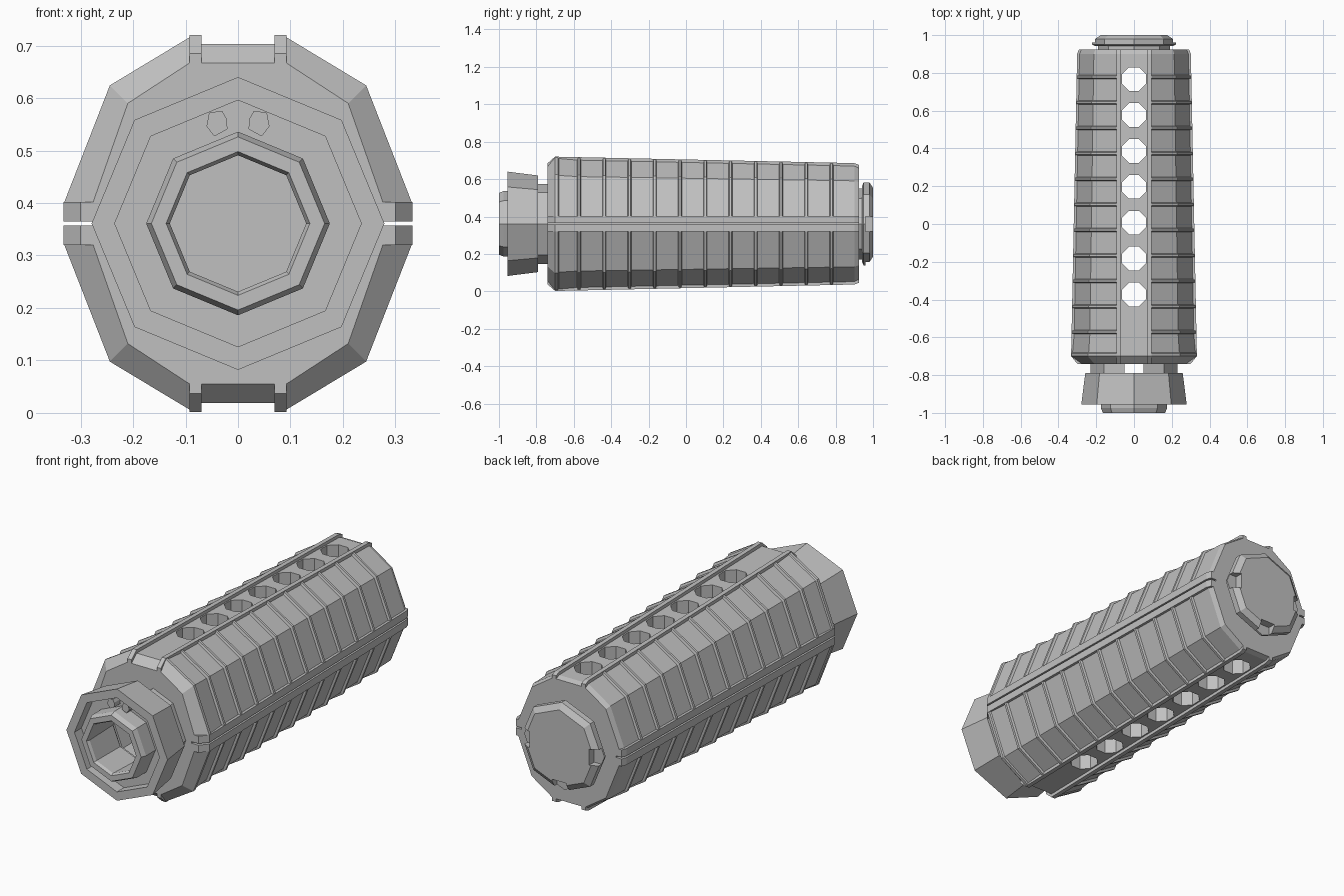
import bpy, bmesh, math

if "Cube" in bpy.data.objects:
    bpy.data.objects.remove(bpy.data.objects["Cube"])

CZ = 0.361  # height of the long axis
grey = bpy.data.materials.new("mid_grey")
grey.diffuse_color = (0.53, 0.53, 0.53, 1)
grey.use_nodes = True
grey.node_tree.nodes["Principled BSDF"].inputs["Base Color"].default_value = grey.diffuse_color


def loft(name, sections, closed_ring=False):
    """Skin equal-length (x, z) loops placed at each y; cap the ends or close into a ring."""
    bm = bmesh.new()
    rows = [[bm.verts.new((x, y, z + CZ)) for x, z in pts] for y, pts in sections]
    n = len(rows[0])
    pairs = list(zip(rows, rows[1:]))
    if closed_ring:
        pairs.append((rows[-1], rows[0]))
    else:
        bm.faces.new(rows[0])
        bm.faces.new(rows[-1])
    for a, b in pairs:
        for i in range(n):
            j = (i + 1) % n
            bm.faces.new((a[i], a[j], b[j], b[i]))
    bmesh.ops.recalc_face_normals(bm, faces=bm.faces)
    me = bpy.data.meshes.new(name)
    bm.to_mesh(me)
    bm.free()
    ob = bpy.data.objects.new(name, me)
    me.materials.append(grey)
    bpy.context.collection.objects.link(ob)
    return ob


def octagon(r):
    return [(r * math.cos(i * math.pi / 4), r * math.sin(i * math.pi / 4)) for i in range(8)]


def lathe(name, prof, ring=False):
    return loft(name, [(y, octagon(r)) for y, r in prof], ring)


def box(name, x0, x1, y0, y1, z0, z1):
    p = [(x0, z0), (x1, z0), (x1, z1), (x0, z1)]
    return loft(name, [(y0, p), (y1, p)])


def cut(ob, cutters):
    """Subtract the cutters and remove them."""
    bpy.context.view_layer.objects.active = ob
    for c in cutters:
        m = ob.modifiers.new("cut", 'BOOLEAN')
        m.operation, m.object, m.solver = 'DIFFERENCE', c, 'EXACT'
        bpy.ops.object.modifier_apply(modifier=m.name)
        bpy.data.objects.remove(c)


# --- ribbed shell halves -------------------------------------------------
def half_profile(y, d, front=False):
    """Half-shell cross-section; d is how far the panels sink below the ribs."""
    s = 1 - 0.097 * (y + 0.70) / 1.615
    if front:
        right = [(.07, .306), (.07, .324), (.092, .324), (.092, .306),
                 (.21, .229), (.276, .041), (.30, .041), (.30, .004)]
    else:
        e = max(0, d - .015)  # end bevel also draws in the rails
        right = [(.07, .342 * s - e), (.07, .359 * s - e), (.092, .359 * s - e),
                 (.092, .356 * s - d), ((.245 - .75 * d) * s, (.264 - .75 * d) * s),
                 ((.332 - d) * s, .041), (.333 * s - e, .041), (.333 * s - e, .004)]
    right += [(.262, .004), (.262, 0)]
    return right + [(-x, z) for x, z in reversed(right)]


def shell_half(name, sign):
    P, R = .013, .001
    secs = [(-.74, half_profile(-.74, 0, True)), (-.70, half_profile(-.70, R)),
            (-.685, half_profile(-.685, R)), (-.68, half_profile(-.68, P * .5))]
    for i in range(11):  # raised cross ribs
        y = -.572 + .135 * i
        secs += [(y + o, half_profile(y + o, d))
                 for o, d in ((-.010, P), (-.006, R), (.006, R), (.010, P))]
    secs += [(.90, half_profile(.90, P)), (.925, half_profile(.925, .024))]
    secs = [(y, [(x, sign * z) for x, z in p]) for y, p in secs]
    ob = loft(name, secs)
    # hollow inside, open at the front for the collar
    cavity = lathe("cavity", [(-.71, .262), (.895, .245)])
    mouth = lathe("mouth", [(-.78, .20), (-.69, .20)])
    cutters = [cavity, mouth]
    for i in range(7):  # cooling holes
        bpy.ops.mesh.primitive_cylinder_add(
            vertices=8, radius=.068, depth=.3, location=(0, -.373 + .19 * i, CZ + sign * .32),
            rotation=(0, 0, math.pi / 8))
        cutters.append(bpy.context.object)
    cut(ob, cutters)


shell_half("upper_shell", 1)
shell_half("lower_shell", -1)

# --- front collar: flared cup with a bored centre tube --------------------
lathe("front_collar", [
    (-.79, .137), (-.985, .13), (-1.0, .137), (-1.0, .165), (-.975, .175), (-.90, .175),
    (-.90, .235), (-.955, .235), (-.955, .279), (-.79, .258)], True)

# locating lugs beside the top keyway inside the cup
for sx in (-1, 1):
    lug = [(sx * x, z) for x, z in ((.02, .18), (.045, .166), (.06, .185), (.055, .212), (.03, .214), (.022, .20))]
    loft("keyway_lug", [(-.945, lug), (-.895, lug)])

# neck cheeks joining collar to shell, open at top and bottom
for sx in (-1, 1):
    cheek = [(.05, .214), (.16, .168), (.23, 0), (.16, -.168), (.05, -.214),
             (.05, -.185), (.135, -.14), (.19, 0), (.135, .14), (.05, .185)]
    cheek = [(sx * x, z) for x, z in cheek]
    loft("neck_cheek", [(-.80, cheek), (-.73, cheek)])

# --- rear cap with notched rim -------------------------------------------
rear_neck = lathe("rear_neck", [(.89, .19), (.95, .19)])
rear_cap = lathe("rear_cap", [(.942, .205), (.95, .222), (.98, .222), (1.0, .192)])
cut(rear_cap, [box("notch", .165, .3, .96, 1.1, -.04, .04),
               box("notch", -.3, -.165, .96, 1.1, -.04, .04),
               box("notch", -.04, .04, .96, 1.1, -.3, -.165)])
